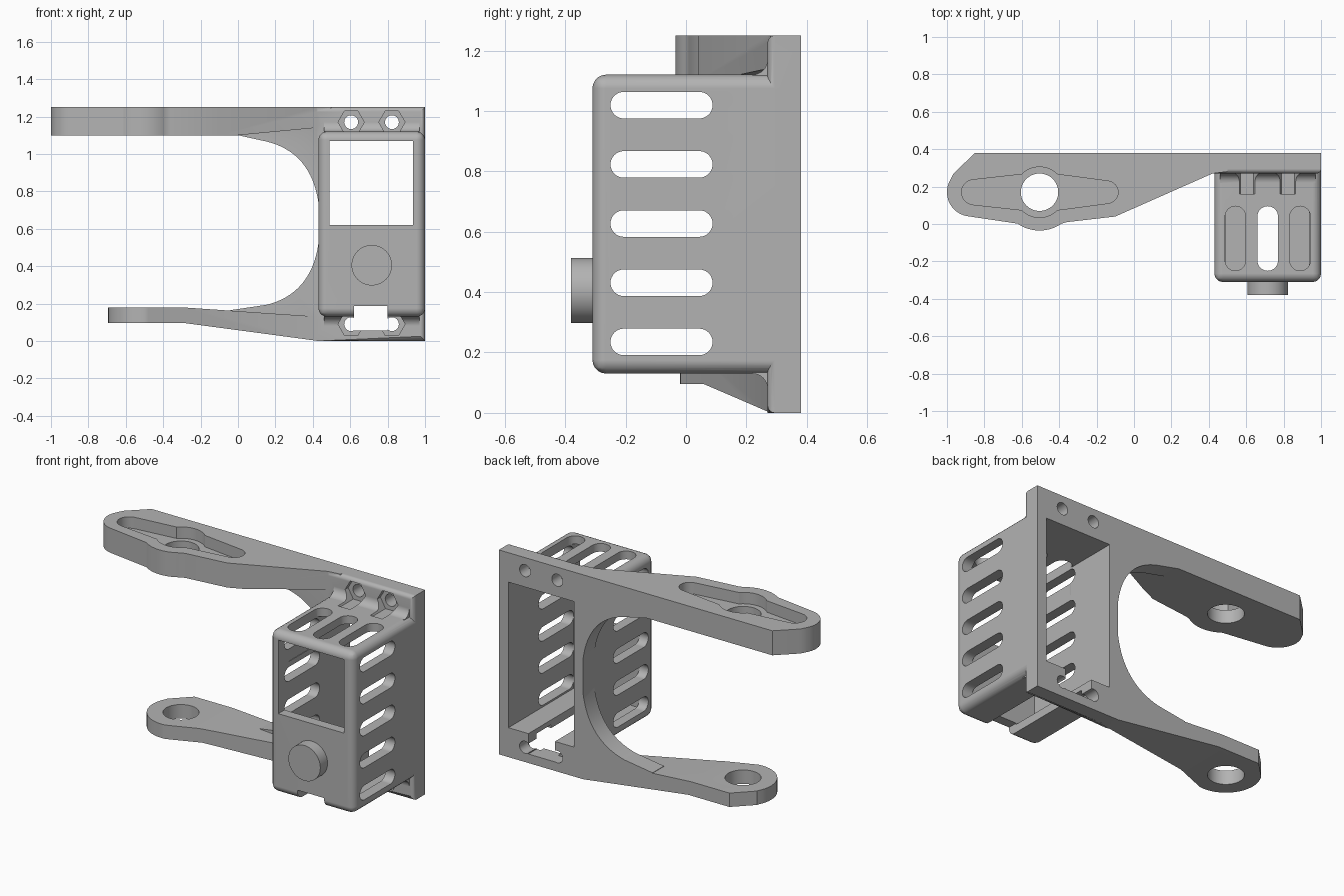
import bpy, bmesh
from math import cos, sin, radians
from mathutils import Vector

if "Cube" in bpy.data.objects:
    bpy.data.objects.remove(bpy.data.objects["Cube"], do_unlink=True)

grey = bpy.data.materials.new("plain_grey")
grey.use_nodes = True
grey.diffuse_color = (0.45, 0.45, 0.45, 1)
grey.node_tree.nodes["Principled BSDF"].inputs["Base Color"].default_value = grey.diffuse_color


def arc(u, v, r, a, b, n=16):
    return [(u + r * cos(radians(a + (b - a) * i / n)),
             v + r * sin(radians(a + (b - a) * i / n))) for i in range(n + 1)]


def circle(u, v, r, n=48):
    return arc(u, v, r, 0, 360, n)[:-1]


def slot(u0, u1, v, r):
    return arc(u0, v, r, 90, 270) + arc(u1, v, r, -90, 90)


def rect(u0, u1, v0, v1):
    return [(u0, v0), (u1, v0), (u1, v1), (u0, v1)]


def curve(p, c, q, n=16):
    p, c, q = Vector(p), Vector(c), Vector(q)
    return [tuple(p * (1 - t) ** 2 + c * 2 * t * (1 - t) + q * t * t)
            for t in (i / n for i in range(n + 1))]


def finish(bm, name):
    bmesh.ops.recalc_face_normals(bm, faces=bm.faces)
    mesh = bpy.data.meshes.new(name)
    bm.to_mesh(mesh)
    bm.free()
    mesh.materials.append(grey)
    ob = bpy.data.objects.new(name, mesh)
    bpy.context.collection.objects.link(ob)
    return ob


def prism(name, axis, outline, lo, hi, bevel=None):
    """Extrude a 2D outline along an axis; the outline uses the other two axes in order."""
    put = {"x": lambda u, v, w: (w, u, v), "y": lambda u, v, w: (u, w, v),
           "z": lambda u, v, w: (u, v, w)}[axis]
    bm = bmesh.new()
    a = [bm.verts.new(put(u, v, lo)) for u, v in outline]
    b = [bm.verts.new(put(u, v, hi)) for u, v in outline]
    bm.faces.new(a)
    bm.faces.new(b)
    for i in range(len(a)):
        j = (i + 1) % len(a)
        bm.faces.new((a[i], a[j], b[j], b[i]))
    if bevel:
        width, rule = bevel
        edges = [e for e in bm.edges if rule(e)]
        bmesh.ops.bevel(bm, geom=edges, offset=width, segments=5, profile=0.5, affect="EDGES")
    return finish(bm, name)


def combine(ob, other, op):
    m = ob.modifiers.new(op, "BOOLEAN")
    m.operation, m.object, m.solver = op, other, "EXACT"
    bpy.context.view_layer.objects.active = ob
    bpy.ops.object.modifier_apply(modifier=m.name)
    bpy.data.objects.remove(other, do_unlink=True)


HX, HY = -0.505, 0.17  # shared pivot axis of both arms

# Back plate with the C-shaped inner edge
upper_curve = curve((0.15, 1.067), (0.39, 1.01), (0.43, 0.74))
lower_curve = [(x, 1.26 - z) for x, z in reversed(upper_curve)]
outline = ([(0.43, 0), (1, 0), (1, 1.25), (0, 1.25), (0, 1.1)] + upper_curve
           + lower_curve + [(-0.04, 0.165), (-0.04, 0.065), (0.17, 0.035)])
bracket = prism("bracket", "y", outline, 0.27, 0.38,
                (0.025, lambda e: all(v.co.y < 0.3 and (v.co.z > 1.2 or v.co.z < 0.02)
                                      for v in e.verts)))

# Upper arm: plan shape trimmed by its sloping underside
plan = ([(0.5, 0.38), (-0.85, 0.38), (-0.965, 0.27)]
        + arc(-0.87, 0.17, 0.13, 150, 265) + arc(HX, HY, 0.205, 235, 305)
        + [(-0.36, 0.01), (-0.1, 0.04), (0.42, 0.27), (0.5, 0.28)])
upper_arm = prism("upper_arm", "z", plan, 1.05, 1.25)
side = [(-1.1, 1.1), (0, 1.1), (0.42, 1.14), (0.6, 1.14), (0.6, 1.4), (-1.1, 1.4)]
combine(upper_arm, prism("trim", "y", side, -0.5, 0.5), "INTERSECT")

# Lower arm: same method, tapering down into the plate
plan = ([(0.46, 0.38), (-0.56, 0.38), (-0.67, 0.27)]
        + arc(HX, HY, 0.19, 150, 278) + [(-0.28, 0.06), (0.43, 0.28), (0.46, 0.285)])
lower_arm = prism("lower_arm", "z", plan, -0.1, 0.3)
side = [(-0.9, 0.095), (-0.28, 0.095), (0.17, 0.035), (0.43, 0), (0.6, 0),
        (0.6, 0.125), (0.43, 0.13), (-0.3, 0.18), (-0.9, 0.18)]
combine(lower_arm, prism("trim", "y", side, -0.5, 0.5), "INTERSECT")

# Rounded housing
housing = prism("housing", "y", rect(0.43, 1, 0.13, 1.12), -0.31, 0.36,
                (0.045, lambda e: True))
for part in (upper_arm, lower_arm, housing):
    combine(bracket, part, "UNION")

# Fillets between housing and plate, above and below
for z, s in ((1.12, 1), (0.13, -1)):
    prof = [(y, z + s * h) for y, h in arc(0.22, 0.05, 0.05, -90, 0, 8)]
    prof += [(0.29, z + s * 0.05), (0.29, z - s * 0.02), (0.22, z - s * 0.02)]
    combine(bracket, prism("fillet", "x", prof, 0.46, 0.97), "UNION")

# Front knob
combine(bracket, prism("knob", "y", circle(0.715, 0.405, 0.108), -0.38, -0.28), "UNION")

# Inner cavity, front window and bottom notch
cuts = [("y", rect(0.49, 0.935, 0.18, 1.07), -0.25, 0.5),
        ("y", rect(0.49, 0.935, 0.62, 1.07), -0.5, -0.2),
        ("y", rect(0.62, 0.8, 0.055, 0.187), -0.5, 0.5)]
# Vent slots on both sides and the top
cuts += [("x", slot(-0.206, 0.044, 0.235 + 0.196 * i, 0.044), 0.3, 1.2) for i in range(5)]
for x in (0.542, 0.715, 0.888):
    ring = [(x + v, u) for u, v in slot(-0.195, 0.04, 0, 0.055)]
    cuts.append(("z", ring, 0.9, 1.22))
# Bolt holes with hexagonal nut recesses
for x in (0.605, 0.823):
    for z in (1.17, 0.09):
        cuts.append(("y", circle(x, z, 0.037, 24), 0.2, 0.5))
        cuts.append(("y", circle(x, z, 0.07, 6), 0.16, 0.3))
# Arm pivot hole and the shallow horn pocket
cuts.append(("z", circle(HX, HY, 0.1), -0.2, 1.5))
pocket = (arc(-0.855, HY, 0.067, 98, 262) + arc(HX, HY, 0.135, 225, 315)
          + arc(-0.145, HY, 0.06, -82, 82) + arc(HX, HY, 0.135, 45, 135))
cuts.append(("z", pocket, 1.18, 1.4))
for axis, ring, lo, hi in cuts:
    combine(bracket, prism("cutter", axis, ring, lo, hi), "DIFFERENCE")

# Smooth rounded areas, keep crisp edges
bpy.context.view_layer.update()
bpy.ops.object.select_all(action="DESELECT")
bracket.select_set(True)
bpy.context.view_layer.objects.active = bracket
bpy.ops.object.shade_smooth_by_angle(angle=radians(30))
normals = bracket.modifiers.new("even_normals", "WEIGHTED_NORMAL")
normals.keep_sharp = True
